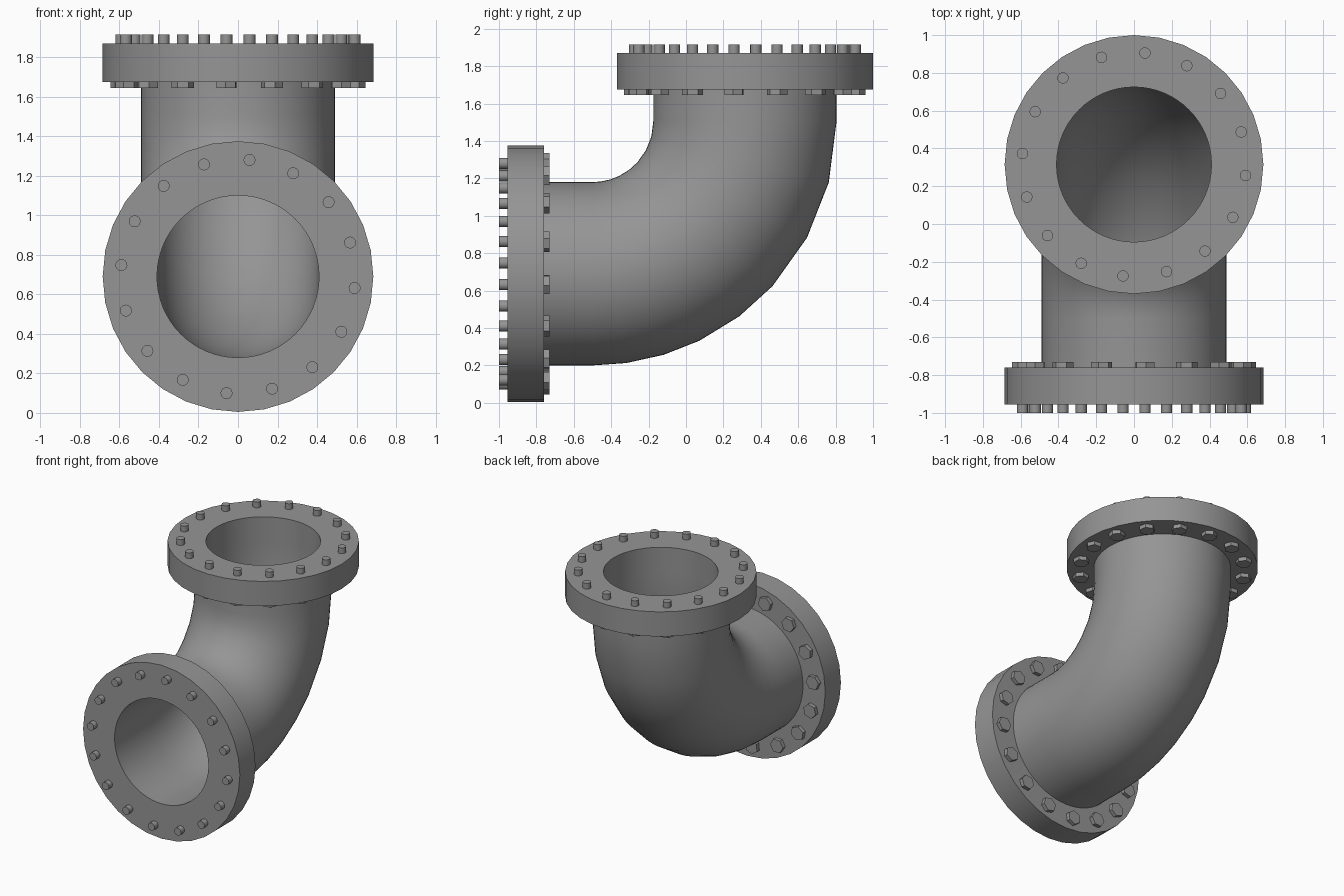
import bpy
import bmesh
from math import cos, sin, pi, radians
from mathutils import Matrix, Vector

if "Cube" in bpy.data.objects:
    bpy.data.objects.remove(bpy.data.objects["Cube"], do_unlink=True)

SEGMENTS = 64
PIPE_RADIUS, BORE_RADIUS = 0.49, 0.41
FLANGE_RADIUS, FLANGE_DEPTH = 0.685, 0.195
BOLT_COUNT, BOLT_CIRCLE = 16, 0.593

steel = bpy.data.materials.new("grey steel")
steel.use_nodes = True
colour = (0.3, 0.3, 0.3, 1)
steel.diffuse_color = colour
steel.node_tree.nodes["Principled BSDF"].inputs["Base Color"].default_value = colour


def finish(bm, name, matrix=Matrix()):
    bmesh.ops.recalc_face_normals(bm, faces=bm.faces)
    mesh = bpy.data.meshes.new(name)
    bm.to_mesh(mesh)
    bm.free()
    mesh.materials.append(steel)
    obj = bpy.data.objects.new(name, mesh)
    bpy.context.collection.objects.link(obj)
    obj.matrix_world = matrix
    bpy.ops.object.select_all(action='DESELECT')
    obj.select_set(True)
    bpy.context.view_layer.objects.active = obj
    bpy.ops.object.shade_smooth_by_angle(angle=radians(35))


def skin(bm, rings):
    """Join a closed loop of rings with quads."""
    loops = [[bm.verts.new(p) for p in ring] for ring in rings]
    for a, b in zip(loops, loops[1:] + loops[:1]):
        for i in range(SEGMENTS):
            j = (i + 1) % SEGMENTS
            bm.faces.new((a[i], a[j], b[j], b[i]))


# Elbow: straight ends joined by a quarter bend, with a hollow bore
def elbow():
    bend_centre, bend_radius = Vector((0, -0.5, 1.505)), 0.815
    path = [(Vector((0, 0.315, 1.675)), 0)]
    for degrees in (0, 14.5, 28.5, 42.5, 53, 64, 73, 82, 90):
        a = radians(degrees)
        path.append((bend_centre + bend_radius * Vector((0, cos(a), -sin(a))), a))
    path.append((Vector((0, -0.76, 0.69)), pi / 2))

    def ring(centre, a, radius):
        out = Vector((0, cos(a), -sin(a)))
        side = Vector((1, 0, 0))
        angles = [2 * pi * i / SEGMENTS for i in range(SEGMENTS)]
        return [centre + radius * (cos(t) * out + sin(t) * side) for t in angles]

    bm = bmesh.new()
    outer = [ring(c, a, PIPE_RADIUS) for c, a in path]
    inner = [ring(c, a, BORE_RADIUS) for c, a in reversed(path)]
    skin(bm, outer + inner)
    finish(bm, "elbow_pipe")


# Flange: round bore inside a 32-sided rim, outer face at local z = 0
def flange(name, matrix):
    def ring(radius, z, faceted):
        points = []
        for i in range(SEGMENTS):
            t = 2 * pi * i / SEGMENTS
            r = radius * cos(2 * pi / SEGMENTS) if faceted and i % 2 else radius
            points.append(Vector((r * cos(t), r * sin(t), z)))
        return points

    bm = bmesh.new()
    skin(bm, [ring(FLANGE_RADIUS, 0, True), ring(FLANGE_RADIUS, -FLANGE_DEPTH, True),
              ring(BORE_RADIUS, -FLANGE_DEPTH, False), ring(BORE_RADIUS, 0, False)])
    finish(bm, name, matrix)


# Bolts: round shank tips outside, hexagonal heads behind the flange
def bolts(name, matrix):
    bm = bmesh.new()

    def cylinder(turn, sides, radius, low, high):
        place = turn @ Matrix.Translation((BOLT_CIRCLE, 0, (low + high) / 2))
        place = place @ Matrix.Rotation(pi / 2, 4, 'Z')
        bmesh.ops.create_cone(bm, cap_ends=True, segments=sides, radius1=radius,
                              radius2=radius, depth=high - low, matrix=place)

    for i in range(BOLT_COUNT):
        turn = Matrix.Rotation(2 * pi * (i + 0.75) / BOLT_COUNT, 4, 'Z')
        cylinder(turn, 16, 0.03, -0.1, 0.045)
        # Start the hexagon with a corner along the bolt circle
        cylinder(turn, 6, 0.056, -FLANGE_DEPTH - 0.03, -FLANGE_DEPTH + 0.01)

    # Turn the hexagons so that two corners follow the bolt circle
    finish(bm, name, matrix)


elbow()
top = Matrix.Translation((0, 0.315, 1.87))
front = Matrix.Translation((0, -0.955, 0.69)) @ Matrix.Rotation(pi / 2, 4, 'X')
for label, place in (("top", top), ("front", front)):
    flange(label + "_flange", place)
    bolts(label + "_bolts", place)
